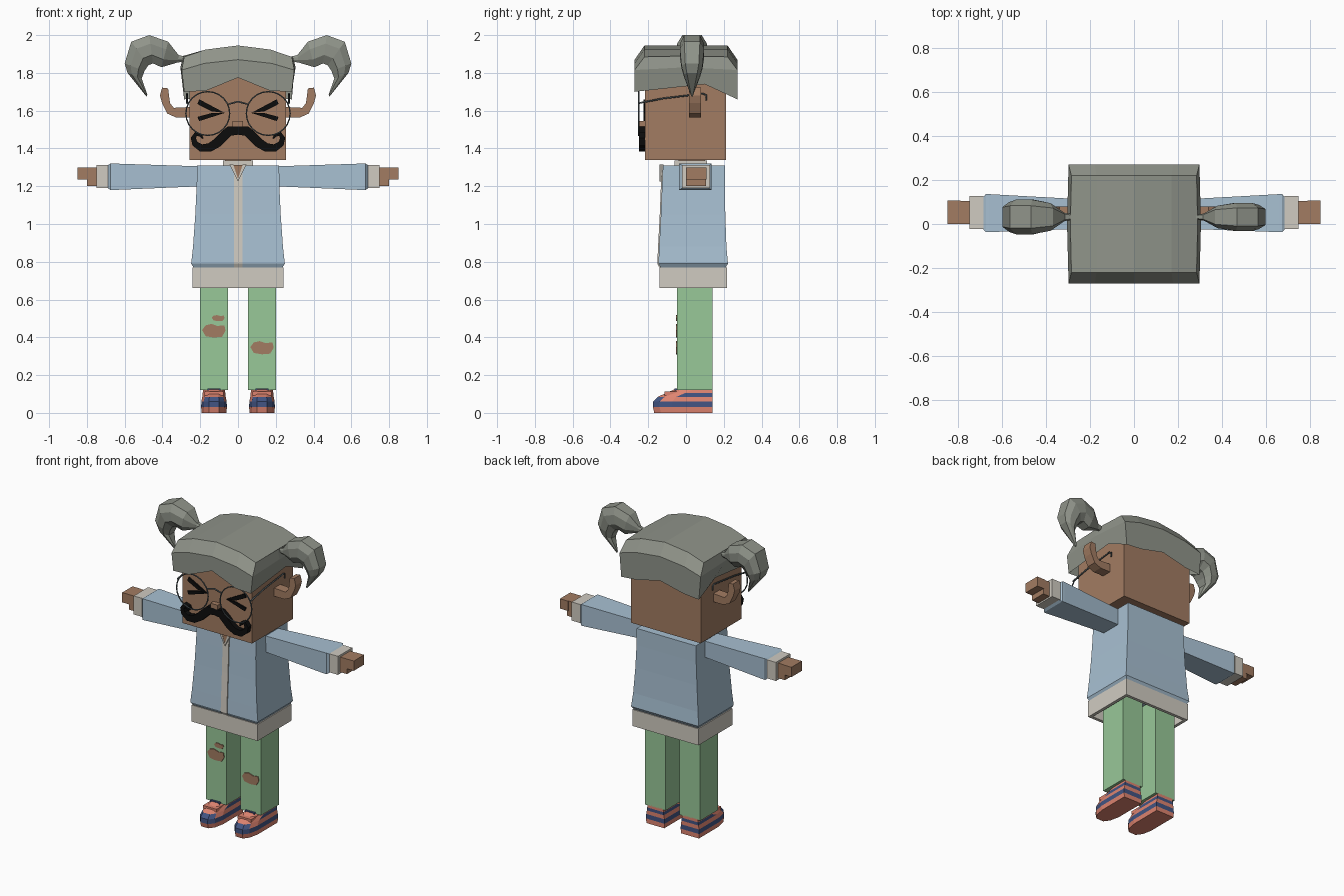
import bpy, bmesh, math
from mathutils import Vector

cube = bpy.data.objects.get("Cube")
if cube:
    bpy.data.objects.remove(cube, do_unlink=True)


def material(name, rgb):
    lin = [((c / 255 + 0.055) / 1.055) ** 2.4 for c in rgb] + [1]
    m = bpy.data.materials.new(name)
    m.use_nodes = True
    m.diffuse_color = lin
    m.node_tree.nodes["Principled BSDF"].inputs["Base Color"].default_value = lin
    return m


GREY = material("hair grey", (144, 148, 138))
SKIN = material("skin brown", (162, 124, 98))
BLUE = material("jacket blue", (168, 192, 210))
CREAM = material("trim cream", (208, 203, 193))
GREEN = material("trouser green", (152, 200, 152))
CORAL = material("shoe coral", (222, 132, 112))
NAVY = material("shoe navy", (66, 84, 130))
BLACK = material("black", (12, 12, 12))
WIRE = material("glasses wire", (84, 94, 98))


def finish(name, bm, *mats):
    bmesh.ops.recalc_face_normals(bm, faces=bm.faces)
    me = bpy.data.meshes.new(name)
    bm.to_mesh(me)
    bm.free()
    for m in mats:
        me.materials.append(m)
    ob = bpy.data.objects.new(name, me)
    bpy.context.collection.objects.link(ob)
    return ob


def loft(name, rings, *mats, caps=(True, True), rule=None):
    """Skin a list of equal-length closed rings of points."""
    bm = bmesh.new()
    vs = [[bm.verts.new(p) for p in r] for r in rings]
    n = len(rings[0])
    for a, b in zip(vs, vs[1:]):
        for i in range(n):
            j = (i + 1) % n
            bm.faces.new((a[i], a[j], b[j], b[i]))
    if caps[0]:
        bm.faces.new(vs[0])
    if caps[1]:
        bm.faces.new(vs[-1])
    if rule:
        for f in bm.faces:
            f.material_index = rule(f.calc_center_median())
    return finish(name, bm, *mats)


def rect_z(z, x0, x1, y0, y1):
    return [(x0, y0, z), (x1, y0, z), (x1, y1, z), (x0, y1, z)]


def rect_x(x, y0, y1, z0, z1):
    return [(x, y0, z0), (x, y1, z0), (x, y1, z1), (x, y0, z1)]


def box(name, x0, x1, y0, y1, z0, z1, mat):
    return loft(name, [rect_z(z, x0, x1, y0, y1) for z in (z0, z1)], mat)


def prism(name, pts, y0, y1, mat):
    """Extrude an x-z outline along y."""
    return loft(name, [[(x, y, z) for x, z in pts] for y in (y0, y1)], mat)


def wire(name, pts, cyclic=False, r=0.005):
    cu = bpy.data.curves.new(name, 'CURVE')
    cu.dimensions = '3D'
    cu.bevel_depth, cu.bevel_resolution, cu.use_fill_caps = r, 1, True
    sp = cu.splines.new('POLY')
    sp.points.add(len(pts) - 1)
    for p, co in zip(sp.points, pts):
        p.co = (*co, 1)
    sp.use_cyclic_u = cyclic
    cu.materials.append(WIRE)
    bpy.context.collection.objects.link(bpy.data.objects.new(name, cu))


# Head and nose
box("head", -.257, .255, -.217, .212, 1.34, 1.84, SKIN)
box("nose", -.028, .026, -.25, -.21, 1.515, 1.545, SKIN)

# Hair cap: skirt, rounded rim and arched top
bm = bmesh.new()
cols = [-1, -.6, 0, .6, 1]
arch = lambda c: 1 - c * c
front_low, back_low = [1.70, 1.705, 1.775, 1.705, 1.70], [1.66, 1.67, 1.71, 1.67, 1.66]
low, rim, top = [], [], []
for lows, s in ((front_low, -1), (back_low, 1)):
    order = range(5) if s < 0 else range(4, -1, -1)
    for i in order:
        c = cols[i]
        low.append((c * .285, s * .272, lows[i]))
        rim.append((c * .298, s * .272, 1.815 + .055 * arch(c)))
        top.append((c * .285, s * .22, 1.885 + .06 * arch(c)))
    # Side point halfway along the cap
    side = -s
    low.append((side * .285, .1, 1.74))
    rim.append((side * .305, 0, 1.83))
    top.append((side * .29, 0, 1.89))
rings = [[bm.verts.new(p) for p in r] for r in (low, rim, top)]
for a, b in zip(rings, rings[1:]):
    for i in range(12):
        j = (i + 1) % 12
        bm.faces.new((a[i], a[j], b[j], b[i]))
t = rings[2]
for i in range(4):
    quad = [t[i], t[i + 1], t[9 - i], t[10 - i]]
    if i == 0:
        quad.append(t[11])
    if i == 3:
        quad.insert(2, t[5])
    bm.faces.new(quad)
finish("hair_cap", bm, GREY)

# Pigtails: outer point, inner point and half width of each section
tail = [((.28, 1.885), (.28, 1.86), .012), ((.315, 1.895), (.32, 1.855), .018),
        ((.37, 1.965), (.405, 1.83), .06), ((.47, 2.0), (.45, 1.85), .075),
        ((.565, 1.965), (.475, 1.84), .075), ((.60, 1.85), (.495, 1.81), .065),
        ((.585, 1.80), (.51, 1.77), .05), ((.485, 1.675), (.48, 1.685), .006)]
for s, label, k in ((1, "left", .85), (-1, "right", 1.05)):
    rings = []
    for o, i, w in tail:
        o, i, w = Vector(o), Vector(i), w * k
        ring = [(0, -.65), (0, .65), (.3, 1), (.7, 1), (1, .55), (1, -.55), (.7, -1), (.3, -1)]
        rings.append([(s * o.lerp(i, f).x, .032 + g * w, o.lerp(i, f).y) for f, g in ring])
    loft(label + "_pigtail", rings, GREY)

# Face features and arms, mirrored on both sides
stroke = [(0, 1.495, .022), (.045, 1.492, .026), (.075, 1.465, .026), (.11, 1.43, .025),
          (.15, 1.405, .023), (.195, 1.402, .02), (.228, 1.425, .016), (.236, 1.455, .014),
          (.222, 1.478, .011), (.198, 1.47, .009), (.186, 1.452, .004)]
for s, label in ((1, "left"), (-1, "right")):
    # Curled moustache half, swept along a tapering stroke
    rings = []
    for n, (x, z, w) in enumerate(stroke):
        a, b = stroke[max(n - 1, 0)], stroke[min(n + 1, len(stroke) - 1)]
        d = Vector((b[0] - a[0], b[1] - a[1])).normalized()
        if n == 0:
            d = Vector((1, 0))
        px, pz = -d.y * w, d.x * w
        rings.append([(s * (x + px), -.25, z + pz), (s * (x + px), -.215, z + pz),
                      (s * (x - px), -.215, z - pz), (s * (x - px), -.25, z - pz)])
    loft(label + "_moustache", rings, BLACK)

    # Squeezed eye strokes
    prism(label + "_eye_upper", [(s * .07, 1.588), (s * .205, 1.66), (s * .215, 1.635), (s * .14, 1.597)],
          -.226, -.217, BLACK)
    prism(label + "_eye_lower", [(s * .07, 1.588), (s * .14, 1.587), (s * .215, 1.567), (s * .205, 1.545)],
          -.226, -.217, BLACK)

    # Round spectacles
    circle = [2 * math.pi * i / 24 for i in range(24)]
    wire(label + "_lens_rim", [(s * .16 + .116 * math.cos(a), -.25, 1.585 + .116 * math.sin(a))
                               for a in circle], True, .004)
    wire(label + "_temple", [(s * .27, -.25, 1.64), (s * .27, -.12, 1.665), (s * .27, .09, 1.69),
                             (s * .27, .107, 1.682), (s * .27, .107, 1.655)])

    # Upturned ear
    prism(label + "_ear", [(s * x, z) for x, z in
          [(.24, 1.565), (.33, 1.565), (.375, 1.585), (.402, 1.64), (.413, 1.68), (.402, 1.722),
           (.37, 1.718), (.36, 1.64), (.34, 1.615), (.24, 1.62)]], .015, .08, SKIN)

    # Sleeve, cuff and stepped hand
    loft(label + "_sleeve", [rect_x(s * .19, -.02, .11, 1.20, 1.305),
                             rect_x(s * .66, -.037, .136, 1.18, 1.32),
                             rect_x(s * .675, -.037, .136, 1.18, 1.32),
                             rect_x(s * .69, -.02, .12, 1.19, 1.31)], BLUE)
    loft(label + "_cuff", [rect_x(s * x, -.022, .128, 1.19, 1.313) for x in (.685, .75)], CREAM)
    loft(label + "_palm", [rect_x(s * x, 0, .105, 1.20, 1.30) for x in (.74, .80)], SKIN)
    loft(label + "_fingers", [rect_x(s * x, 0, .108, 1.235, 1.30) for x in (.79, .85)], SKIN)

    # Trouser leg
    cx = s * .127
    box(label + "_leg", cx - .075, cx + .075, -.047, .14, .12, .79, GREEN)

    # Shoe: stacked outlines with a rounded toe
    plan = [(-1, None), (1, None), (1, .1), (.8, .035), (.4, 0), (-.4, 0), (-.8, .035), (-1, .1)]
    layers = [(0, -.168, .066), (.03, -.175, .068), (.06, -.174, .067), (.085, -.15, .062),
              (.105, -.105, .06), (.125, -.06, .056)]
    shoe = [[(cx + u * w, .14 if v is None else f + v, z) for u, v in plan] for z, f, w in layers]
    loft(label + "_shoe", shoe, CORAL, NAVY, rule=lambda c: int(
        .03 < c.z < .06 or (.06 < c.z < .085 and c.y < -.14) or (.085 < c.z < .105 and c.y > -.06)))
    box(label + "_shoe_strap", cx - .05, cx + .05, -.115, -.04, .092, .112, CORAL)
    box(label + "_shoe_tongue", cx - .035, cx + .035, -.06, -.03, .1, .13, NAVY)
wire("glasses_bridge", [(-.05, -.25, 1.635), (0, -.25, 1.648), (.05, -.25, 1.635)])

# Jacket body, hem and front strip
loft("jacket", [rect_z(.77, -.235, .235, -.135, .21), rect_z(.79, -.248, .248, -.146, .222),
                rect_z(.88, -.238, .238, -.142, .214), rect_z(1.05, -.226, .226, -.133, .208),
                rect_z(1.20, -.219, .219, -.127, .206), rect_z(1.31, -.216, .218, -.122, .206)], BLUE)
hem = [rect_z(z, -.242 + i, .242 - i, -.14 + i, .216 - i)
       for z, i in ((.775, .02), (.66, .02), (.66, 0), (.77, 0), (.77, .02))]
loft("jacket_hem", hem, CREAM, caps=(False, False))
loft("jacket_front_strip", [rect_z(z, -.021, .024, y, y + .02) for z, y in
     ((.77, -.141), (.79, -.152), (.88, -.148), (1.05, -.139), (1.20, -.133), (1.30, -.129))], CREAM)

# Neck, collar and open neckline
box("neck", -.07, .07, -.04, .1, 1.29, 1.345, SKIN)
prism("neckline_skin", [(0, 1.235), (.025, 1.312), (-.025, 1.312)], -.138, -.130, SKIN)
for s, label in ((1, "left"), (-1, "right")):
    prism(label + "_lapel", [(0, 1.225), (0, 1.24), (s * .025, 1.315), (s * .045, 1.315)],
          -.14, -.118, CREAM)
collar = [rect_z(z, -.08 + i, .08 - i, -.06 + i, .11 - i)
          for z, i in ((1.30, 0), (1.335, 0), (1.335, .012), (1.30, .012))]
loft("collar", collar, CREAM, caps=(False, False))

# Ripped knee patches
tear = [(-1, .1), (-.7, .8), (-.2, 1), (.3, .7), (.9, .8), (1, 0), (.7, -.9), (0, -1), (-.7, -.8)]
for name, x, z, w, h in (("right_knee_tear", -.128, .435, .062, .036),
                         ("right_upper_tear", -.105, .502, .034, .016),
                         ("left_knee_tear", .127, .345, .062, .035)):
    prism(name, [(x + u * w, z + v * h) for u, v in tear], -.052, -.045, SKIN)
